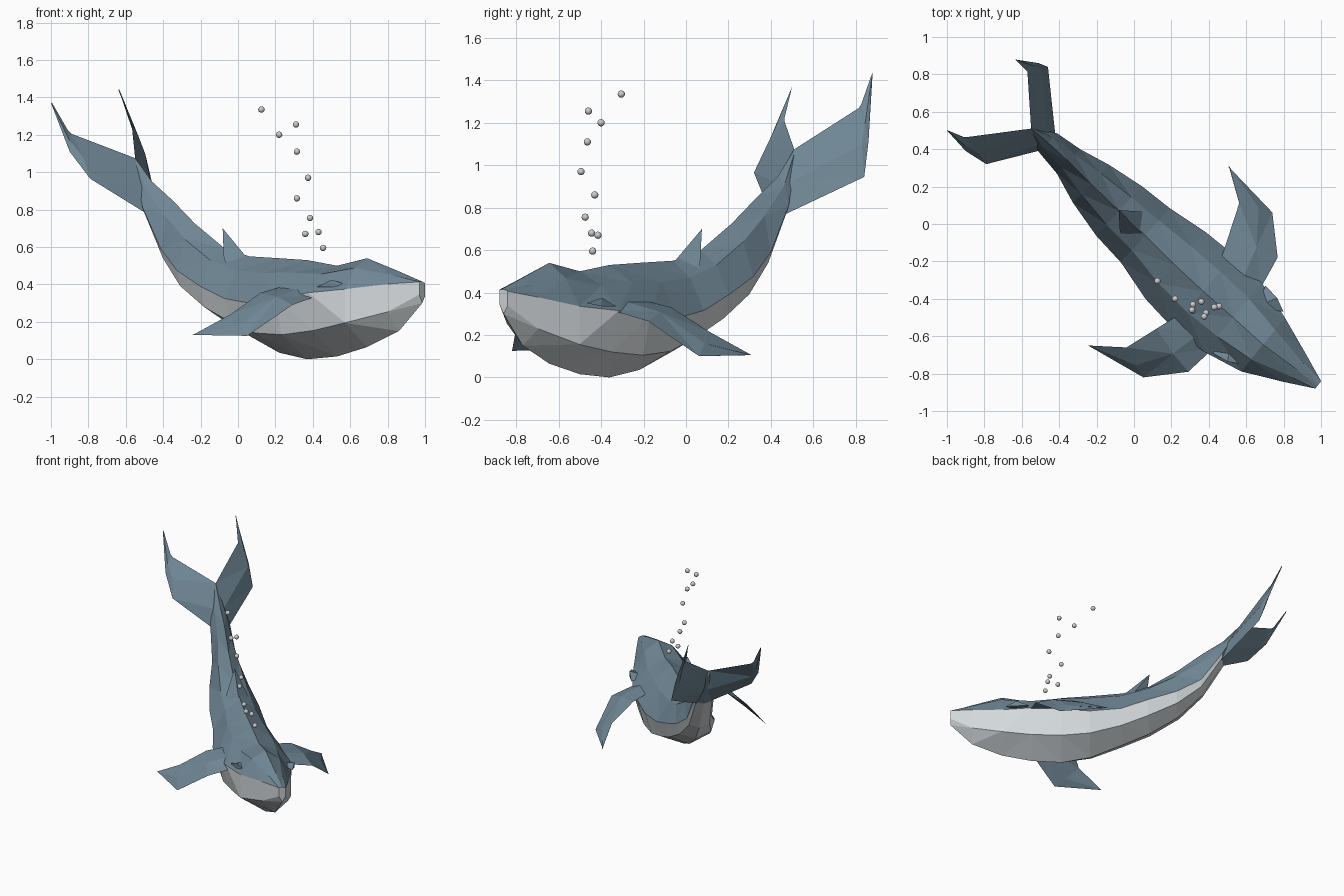
import bpy, bmesh, math
from mathutils import Vector

if "Cube" in bpy.data.objects:
    bpy.data.objects.remove(bpy.data.objects["Cube"])


def material(name, rgb):
    m = bpy.data.materials.new(name)
    m.diffuse_color = (*rgb, 1)
    m.use_nodes = True
    m.node_tree.nodes["Principled BSDF"].inputs["Base Color"].default_value = m.diffuse_color
    return m


SKIN = material("skin", (0.16, 0.24, 0.30))
BELLY = material("belly", (0.66, 0.70, 0.72))
BUBBLE = material("bubble", (0.75, 0.75, 0.75))


def finish(name, bm, *mats):
    bmesh.ops.remove_doubles(bm, verts=bm.verts, dist=0.0005)
    bmesh.ops.recalc_face_normals(bm, faces=bm.faces)
    me = bpy.data.meshes.new(name)
    bm.to_mesh(me)
    bm.free()
    ob = bpy.data.objects.new(name, me)
    bpy.context.collection.objects.link(ob)
    for m in mats:
        me.materials.append(m)
    return ob


def loft(bm, rings, mat_of=lambda i, j: 0):
    rows = [[bm.verts.new(p) for p in r] for r in rings]
    n = len(rows[0])
    for i in range(len(rows) - 1):
        for j in range(n):
            k = (j + 1) % n
            f = bm.faces.new((rows[i][j], rows[i][k], rows[i + 1][k], rows[i + 1][j]))
            f.material_index = mat_of(i, j)
    bm.faces.new(rows[0]).material_index = mat_of(0, 3)
    bm.faces.new(rows[-1])
    # flat triangles, as in a faceted model
    bmesh.ops.triangulate(bm, faces=bm.faces)


# body: x, y, back height, side height, belly height, half width
stations = [
    (0.985, -0.86, 0.415, 0.41, 0.30, 0.025),
    (0.86, -0.77, 0.47, 0.39, 0.15, 0.095),
    (0.69, -0.645, 0.54, 0.355, 0.065, 0.185),
    (0.53, -0.50, 0.50, 0.335, 0.015, 0.24),
    (0.37, -0.36, 0.53, 0.31, 0.0, 0.255),
    (0.22, -0.22, 0.54, 0.29, 0.035, 0.24),
    (0.06, -0.06, 0.55, 0.32, 0.125, 0.195),
    (-0.08, 0.07, 0.60, 0.39, 0.21, 0.18),
    (-0.23, 0.215, 0.725, 0.475, 0.34, 0.14),
    (-0.35, 0.335, 0.85, 0.59, 0.51, 0.09),
    (-0.46, 0.435, 0.95, 0.81, 0.765, 0.07),
    (-0.55, 0.51, 1.075, 1.05, 1.03, 0.01),
]
rings = []
for i, (x, y, top, side, low, w) in enumerate(stations):
    a = math.radians(52 - 0.7 * i)
    roll = 0.15 * max(0, 1 - i / 7)
    ring = []
    shape = [(0, top), (0.55, side + 0.66 * (top - side)), (1, side),
             (1 if i < 3 else 0.82, low + 0.38 * (side - low)), (0, low)]
    for u, z in shape + [(-u, z) for u, z in shape[3:0:-1]]:
        d = u * w
        ring.append((x + d * math.cos(a), y + d * math.sin(a), z - roll * d))
    rings.append(ring)
bm = bmesh.new()
loft(bm, rings, lambda i, j: 1 if 2 <= j <= 5 and i < 10 else 0)
finish("body", bm, SKIN, BELLY)


# thin faceted blade through (leading, trailing) pairs, ending in a tip
def blade(name, pairs, tip, thick):
    tip = Vector(tip)
    sections = []
    span = tip - (Vector(pairs[0][0]) + Vector(pairs[0][1])) / 2
    for n, (a, b) in enumerate(pairs):
        a, b = Vector(a), Vector(b)
        nor = (b - a).cross(span).normalized() * thick * (1 - n / (len(pairs) + 1))
        mid = a.lerp(b, 0.45)
        sections.append([a, mid + nor, b, mid - nor])
    bm = bmesh.new()
    sections.append([tip + Vector((0.002 * k, 0.0, 0.001 * (k % 2))) for k in range(4)])
    loft(bm, sections)
    finish(name, bm, SKIN)


# pectoral fins: one side, then its reflection across the body plane
centre = Vector((0.37, -0.36, 0))
normal = Vector((0.616, 0.788, 0))


def reflect(p):
    p = Vector(p)
    return p - 2 * (p - centre).dot(normal) * normal - Vector((0, 0, 0.025))


pec = [((0.43, -0.66, 0.34), (0.31, -0.44, 0.41)),
       ((0.29, -0.79, 0.29), (0.12, -0.56, 0.355)),
       ((0.05, -0.82, 0.125), (-0.04, -0.66, 0.24))]
pec_tip = (-0.245, -0.65, 0.13)
blade("left_flipper", pec, pec_tip, 0.022)
blade("right_flipper", [(reflect(a), reflect(b)) for a, b in pec], reflect(pec_tip), 0.022)

# tail flukes
notch = (-0.55, 0.51, 1.075)
blade("left_fluke", [((-0.475, 0.40, 0.77), notch),
                     ((-0.79, 0.32, 0.965), (-0.89, 0.465, 1.205)),
                     ((-0.90, 0.39, 1.11), (-0.91, 0.465, 1.225))],
      (-1.0, 0.50, 1.37), 0.02)
blade("right_fluke", [((-0.42, 0.47, 0.77), notch),
                      ((-0.46, 0.84, 0.945), (-0.57, 0.815, 1.27)),
                      ((-0.51, 0.86, 1.11), (-0.58, 0.825, 1.285))],
      (-0.64, 0.88, 1.44), 0.02)


# small solids made as the hull of a few points
def hull(name, points):
    bm = bmesh.new()
    for p in points:
        bm.verts.new(p)
    bmesh.ops.convex_hull(bm, input=bm.verts)
    finish(name, bm, SKIN)


hull("dorsal_fin", [(0.05, -0.06, 0.54), (0.05, 0.065, 0.51), (-0.075, -0.05, 0.52),
                    (-0.07, 0.065, 0.58), (-0.082, 0.075, 0.70)])

# brow folds over the eyes
brow = [(0.58, -0.75, 0.40), (0.50, -0.735, 0.425), (0.42, -0.69, 0.385),
        (0.50, -0.735, 0.385), (0.52, -0.62, 0.40)]
hull("left_brow", brow)
hull("right_brow", [reflect(p) - Vector((0, 0, 0.025)) for p in brow])

# rising bubbles
bubbles = [(0.125, -0.305, 1.335), (0.31, -0.46, 1.255), (0.22, -0.40, 1.20),
           (0.315, -0.465, 1.11), (0.375, -0.495, 0.97), (0.315, -0.43, 0.86),
           (0.385, -0.475, 0.755), (0.43, -0.445, 0.68), (0.36, -0.415, 0.67),
           (0.455, -0.44, 0.595)]
for n, p in enumerate(bubbles):
    bpy.ops.mesh.primitive_uv_sphere_add(segments=16, ring_count=10, radius=0.017, location=p)
    ob = bpy.context.object
    ob.name = f"bubble_{n + 1}"
    ob.data.materials.append(BUBBLE)
    bpy.ops.object.shade_smooth()
